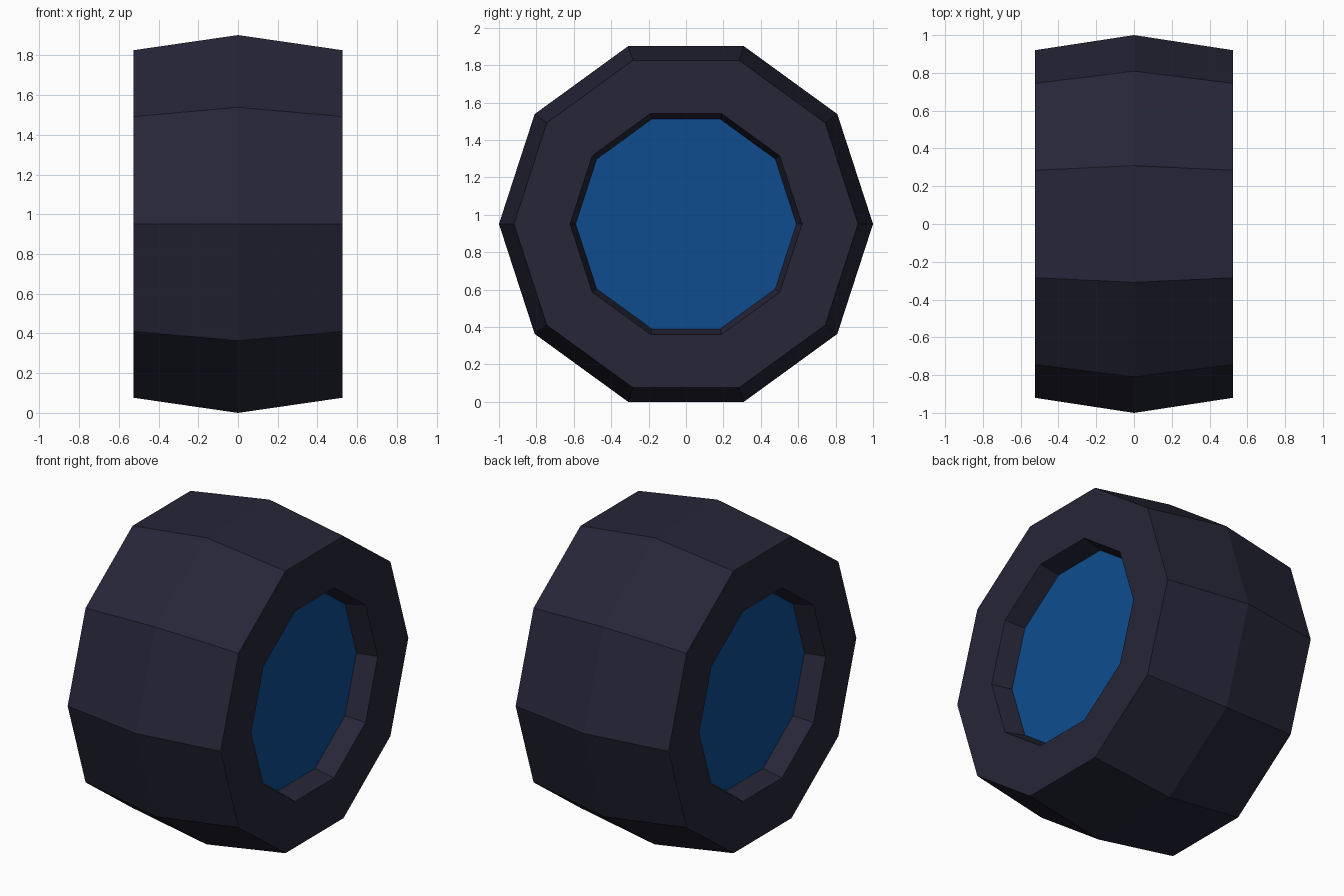
import bpy, bmesh, math

if "Cube" in bpy.data.objects:
    bpy.data.objects.remove(bpy.data.objects["Cube"])

SIDES = 10
CZ = math.sin(math.radians(72))  # centre height: flat side rests on the ground


def material(name, rgb):
    m = bpy.data.materials.new(name)
    m.diffuse_color = (*rgb, 1.0)
    m.use_nodes = True
    m.node_tree.nodes["Principled BSDF"].inputs["Base Color"].default_value = m.diffuse_color
    return m


def ring(bm, x, r):
    # ten-sided ring around the x axis, corners at y = +r and -r
    return [bm.verts.new((x, r * math.cos(math.tau * i / SIDES),
                          CZ + r * math.sin(math.tau * i / SIDES)))
            for i in range(SIDES)]


def finish(bm, name, mat):
    bmesh.ops.recalc_face_normals(bm, faces=bm.faces)
    me = bpy.data.meshes.new(name)
    bm.to_mesh(me)
    bm.free()
    me.materials.append(mat)
    ob = bpy.data.objects.new(name, me)
    bpy.context.collection.objects.link(ob)


rubber = material("dark rubber", (0.0190, 0.0190, 0.0400))
blue = material("hub blue", (0.0044, 0.0730, 0.2750))

# Tyre: closed revolved profile of (x, radius), with a recess on both sides
profile = [(-0.40, 0.59), (-0.525, 0.62), (-0.525, 0.92), (0, 1.0),
           (0.525, 0.92), (0.525, 0.62), (0.40, 0.59)]
bm = bmesh.new()
rings = [ring(bm, x, r) for x, r in profile]
for k in range(len(rings)):
    a, b = rings[k], rings[(k + 1) % len(rings)]
    for i in range(SIDES):
        j = (i + 1) % SIDES
        bm.faces.new((a[i], a[j], b[j], b[i]))
finish(bm, "tyre", rubber)

# Hub discs: one flat plate at the bottom of each recess
for side, name in ((1, "right_hub"), (-1, "left_hub")):
    bm = bmesh.new()
    f = bm.faces.new(ring(bm, side * 0.40, 0.59))
    f.normal_update()
    if f.normal.x * side < 0:
        f.normal_flip()
    me = bpy.data.meshes.new(name)
    bm.to_mesh(me)
    bm.free()
    me.materials.append(blue)
    bpy.context.collection.objects.link(bpy.data.objects.new(name, me))
